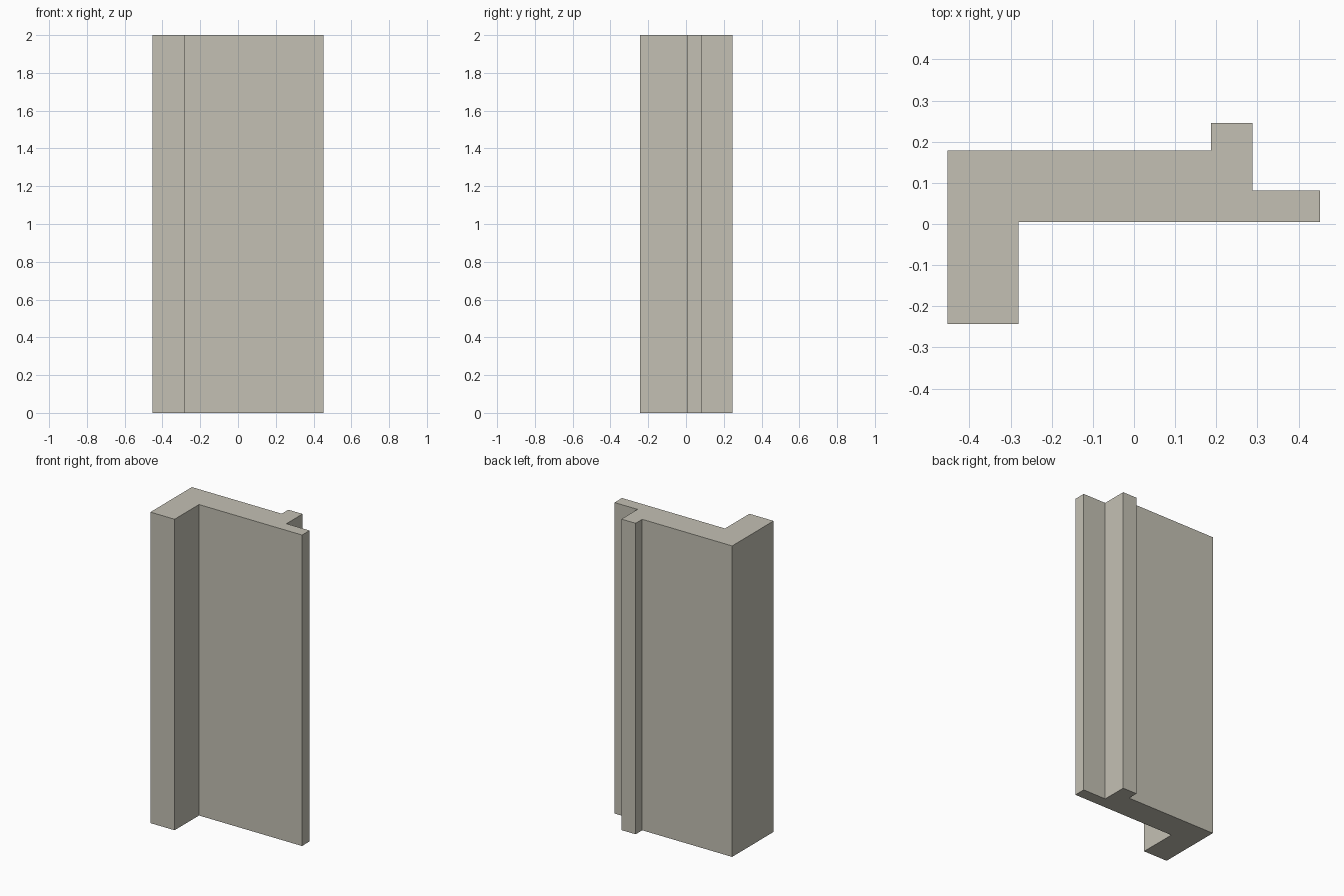
import bpy
import bmesh

if "Cube" in bpy.data.objects:
    bpy.data.objects.remove(bpy.data.objects["Cube"])

HEIGHT = 2.0

# Cross-section of the frame strip, counter-clockwise seen from above
PROFILE = [
    (-0.453, -0.243), (-0.281, -0.243),   # front leg
    (-0.281, 0.005), (0.452, 0.005),      # flat front web
    (0.452, 0.081), (0.288, 0.081),       # thin side lip
    (0.288, 0.245), (0.187, 0.245),       # rear rib
    (0.187, 0.178), (-0.453, 0.178),      # flat back
]

stone = bpy.data.materials.new("warm grey")
stone.diffuse_color = (0.55, 0.53, 0.455, 1.0)
stone.use_nodes = True
stone.node_tree.nodes["Principled BSDF"].inputs["Base Color"].default_value = stone.diffuse_color

# Extrude the cross-section straight up
bm = bmesh.new()
base = bm.faces.new([bm.verts.new((x, y, 0.0)) for x, y in PROFILE])
result = bmesh.ops.extrude_face_region(bm, geom=[base], use_keep_orig=True)
top = [v for v in result["geom"] if isinstance(v, bmesh.types.BMVert)]
bmesh.ops.translate(bm, verts=top, vec=(0.0, 0.0, HEIGHT))
bmesh.ops.recalc_face_normals(bm, faces=bm.faces)

mesh = bpy.data.meshes.new("frame_strip")
bm.to_mesh(mesh)
bm.free()
mesh.materials.append(stone)
strip = bpy.data.objects.new("frame_strip", mesh)
bpy.context.collection.objects.link(strip)
